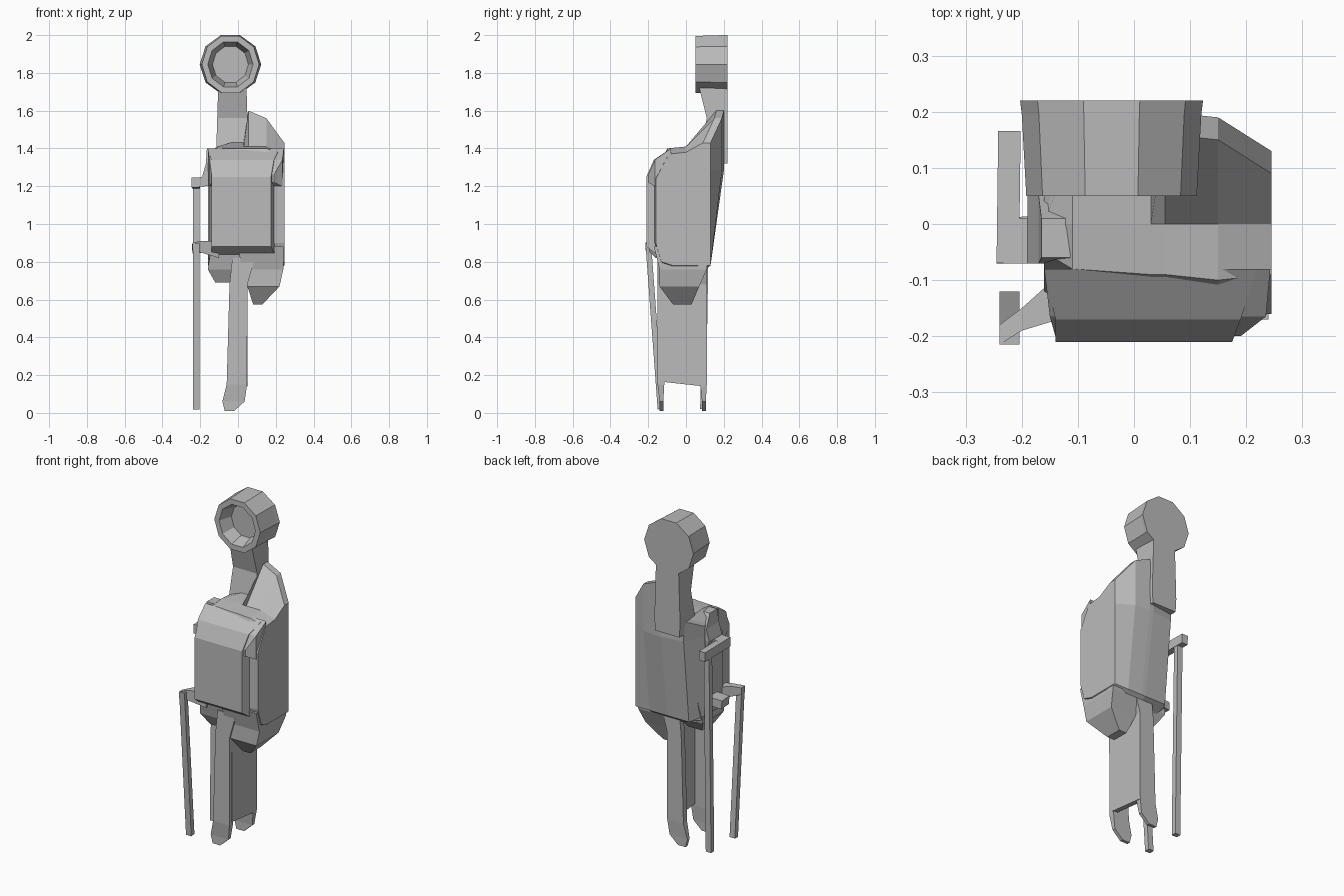
import bpy, bmesh
from math import cos, sin, pi
from mathutils import Vector

cube = bpy.data.objects.get("Cube")
if cube:
    bpy.data.objects.remove(cube)

grey = bpy.data.materials.new("plain grey")
grey.use_nodes = True
grey.diffuse_color = (0.5, 0.5, 0.5, 1)
grey.node_tree.nodes["Principled BSDF"].inputs["Base Color"].default_value = (0.5, 0.5, 0.5, 1)


def loft(name, rings):
    """Skin a row of matching rings and close both ends."""
    bm = bmesh.new()
    rows = [[bm.verts.new(p) for p in ring] for ring in rings]
    n = len(rows[0])
    for a, b in zip(rows, rows[1:]):
        for i in range(n):
            j = (i + 1) % n
            bm.faces.new((a[i], a[j], b[j], b[i]))
    bm.faces.new(rows[0])
    bm.faces.new(rows[-1])
    bmesh.ops.recalc_face_normals(bm, faces=bm.faces)
    mesh = bpy.data.meshes.new(name)
    bm.to_mesh(mesh)
    bm.free()
    mesh.materials.append(grey)
    obj = bpy.data.objects.new(name, mesh)
    bpy.context.collection.objects.link(obj)
    return obj


def level(z, x0, x1, y0, y1):
    return [(x0, y0, z), (x1, y0, z), (x1, y1, z), (x0, y1, z)]


def upright(y, x0, x1, z0, z1):
    return [(x0, y, z0), (x1, y, z0), (x1, y, z1), (x0, y, z1)]


def sideways(x, y0, y1, z0, z1):
    return [(x, y0, z0), (x, y1, z0), (x, y1, z1), (x, y0, z1)]


def bar(name, start, end, w, h):
    """Rectangular bar between two points."""
    a, b = Vector(start), Vector(end)
    d = (b - a).normalized()
    ref = Vector((0, 1, 0)) if abs(d.z) > 0.7 else Vector((0, 0, 1))
    u = d.cross(ref).normalized() * w / 2
    v = u.cross(d).normalized() * h / 2
    return loft(name, [[p - u - v, p + u - v, p + u + v, p - u + v] for p in (a, b)])


def disc(y, rx, rz, sides=10):
    """Ring of the round head, facing the front."""
    return [(-0.04 + rx * cos(2 * pi * i / sides), y,
             1.845 + rz * sin(2 * pi * i / sides)) for i in range(sides)]


# Round head: flat back, rim and hollow front
loft("head", [disc(0.22, 0.163, 0.163), disc(0.195, 0.16, 0.163),
              disc(0.05, 0.152, 0.158), disc(0.05, 0.12, 0.125),
              disc(0.13, 0.095, 0.10)])

# Neck slab, flush with the back of the head
loft("neck", [level(1.32, -0.11, 0.05, 0.18, 0.22),
              level(1.40, -0.115, 0.055, 0.08, 0.22),
              level(1.56, -0.11, 0.05, 0.11, 0.22),
              level(1.72, -0.105, 0.045, 0.07, 0.22)])


def section(x, front, back, top_front, top_back, bottom):
    """Side profile of the torso at one x."""
    outline = [(front, 0.9), (front, 1.24), (front + 0.07, top_front),
               (0, top_front + 0.01), (back - 0.04, top_back), (back, top_back),
               (back, 1.28), (min(back, 0.13), 0.78), (0.06, bottom),
               (-0.07, bottom), (front + 0.03, 0.8)]
    return [(x, y, z) for y, z in outline]


# Torso with one raised shoulder
loft("torso", [section(-0.16, -0.12, 0.06, 1.36, 1.34, 0.80),
               section(-0.11, -0.15, 0.18, 1.40, 1.40, 0.75),
               section(0.03, -0.16, 0.20, 1.40, 1.45, 0.72),
               section(0.055, -0.16, 0.20, 1.40, 1.60, 0.72),
               section(0.15, -0.17, 0.19, 1.40, 1.56, 0.72),
               section(0.245, -0.16, 0.13, 1.37, 1.43, 0.78)])

# Box on the chest with a sloped top
loft("chest_box", [upright(-0.21, -0.14, 0.175, 0.88, 1.25),
                   upright(-0.17, -0.14, 0.19, 0.85, 1.34),
                   upright(-0.08, -0.16, 0.22, 0.80, 1.40)])
loft("chest_top", [upright(-0.20, -0.14, 0.19, 1.22, 1.26),
                   upright(-0.165, -0.15, 0.235, 1.20, 1.34),
                   upright(-0.08, -0.16, 0.243, 1.20, 1.40)])

# Hips
loft("left_hip", [level(0.575, 0.08, 0.13, -0.07, 0.03),
                  level(0.67, 0.05, 0.22, -0.14, 0.07),
                  level(0.76, 0.02, 0.24, -0.14, 0.11),
                  level(0.88, 0.00, 0.24, -0.17, 0.12)])
loft("right_hip", [level(0.69, -0.12, -0.03, -0.09, 0.02),
                   level(0.76, -0.16, 0.02, -0.13, 0.07),
                   level(0.89, -0.14, 0.02, -0.16, 0.09)])

# Legs with a thin panel between them; feet lean outwards
loft("leg_panel", [upright(-0.13, 0.02, 0.05, 0.165, 0.78),
                   upright(0.10, 0.02, 0.05, 0.14, 0.78)])
for name, y0, y1 in (("front_leg", -0.15, -0.115), ("back_leg", 0.075, 0.11)):
    loft(name, [level(0.01, -0.07, -0.02, y0 + 0.01, y1 - 0.005),
                level(0.06, -0.083, 0.035, y0 + 0.01, y1 - 0.005),
                level(0.15, -0.06, 0.048, y0, y1),
                level(0.68, -0.045, 0.05, y0, y1),
                level(0.82, -0.03, 0.09, y0, y1)])

# Side frame: two thin poles, arm rest and braces
bar("front_pole", (-0.222, -0.135, 0.02), (-0.222, -0.20, 0.90), 0.035, 0.03)
bar("back_pole", (-0.222, 0.09, 0.02), (-0.222, 0.11, 1.22), 0.035, 0.03)
bar("arm_rest", (-0.222, 0.165, 1.215), (-0.225, -0.07, 1.22), 0.04, 0.055)
bar("arm_brace", (-0.23, -0.03, 1.22), (-0.12, -0.03, 1.23), 0.08, 0.05)
loft("front_brace", [sideways(-0.24, -0.215, -0.18, 0.86, 0.90),
                     sideways(-0.20, -0.19, -0.15, 0.85, 0.91),
                     sideways(-0.10, -0.16, -0.06, 0.82, 0.91)])
bar("back_brace", (-0.24, -0.03, 0.87), (-0.10, -0.02, 0.88), 0.08, 0.05)

# Upper arm stump
loft("right_arm", [level(1.18, -0.15, -0.10, -0.06, 0.04),
                   level(1.25, -0.19, -0.10, -0.07, 0.05),
                   level(1.32, -0.17, -0.10, -0.07, 0.05),
                   level(1.40, -0.165, -0.10, -0.06, 0.01)])
